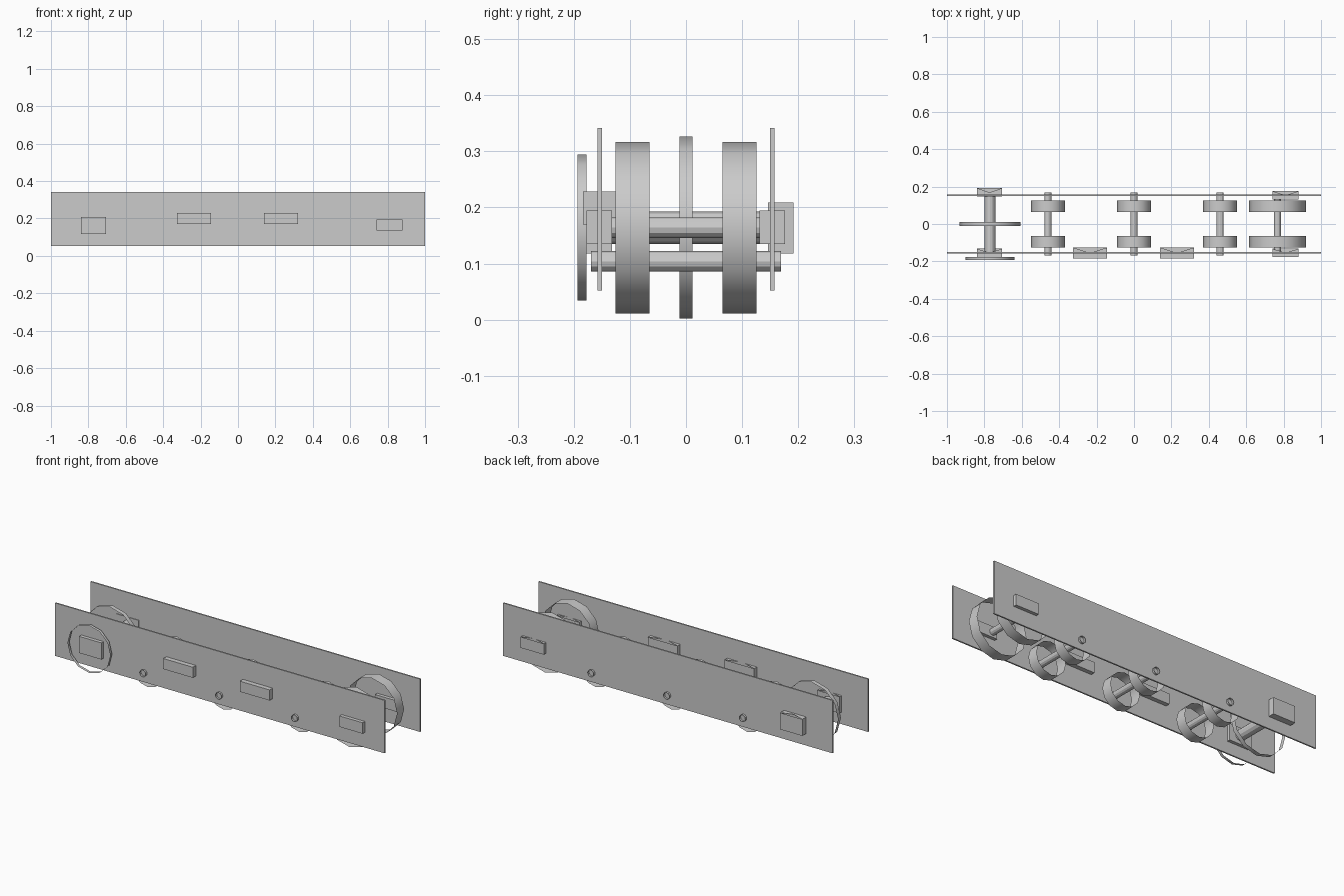
import bpy, bmesh
from math import cos, sin, pi, radians

cube = bpy.data.objects.get("Cube")
if cube:
    bpy.data.objects.remove(cube, do_unlink=True)

grey = bpy.data.materials.new("plain grey")
grey.use_nodes = True
grey.diffuse_color = (0.6, 0.6, 0.6, 1)
grey.node_tree.nodes["Principled BSDF"].inputs["Base Color"].default_value = (0.6, 0.6, 0.6, 1)


def finish(name, bm):
    mesh = bpy.data.meshes.new(name)
    bm.to_mesh(mesh)
    bm.free()
    mesh.materials.append(grey)
    obj = bpy.data.objects.new(name, mesh)
    bpy.context.collection.objects.link(obj)
    return obj


def tube(name, x, z, radius, y0, y1, smooth=False):
    """Open twelve-sided band running along y."""
    bm = bmesh.new()
    sides = 12
    rings = [[bm.verts.new((x + radius * cos(2 * pi * i / sides), y,
                            z + radius * sin(2 * pi * i / sides)))
              for i in range(sides)] for y in (y0, y1)]
    for i in range(sides):
        j = (i + 1) % sides
        bm.faces.new((rings[0][i], rings[0][j], rings[1][j], rings[1][i]))
    bmesh.ops.recalc_face_normals(bm, faces=bm.faces)
    obj = finish(name, bm)
    if smooth:
        bpy.ops.object.select_all(action='DESELECT')
        obj.select_set(True)
        bpy.context.view_layer.objects.active = obj
        bpy.ops.object.shade_smooth_by_angle(angle=radians(31))


def block(name, x0, x1, y0, y1, z0, z1, notched=False):
    """Box; a notched one has a V-shaped opening in its top, at the back."""
    bm = bmesh.new()
    corners = ((x0, y0), (x1, y0), (x1, y1), (x0, y1))
    low = [bm.verts.new((x, y, z0)) for x, y in corners]
    high = [bm.verts.new((x, y, z1)) for x, y in corners]
    bm.faces.new(low[::-1])
    for i in range(4):
        j = (i + 1) % 4
        bm.faces.new((low[i], low[j], high[j], high[i]))
    if notched:
        mid = bm.verts.new(((x0 + x1) / 2, (y0 + y1) / 2, z1))
        for a, b in ((3, 0), (0, 1), (1, 2)):
            bm.faces.new((high[a], high[b], mid))
    else:
        bm.faces.new(high)
    finish(name, bm)


# Side plates
for side, y in (("front", -0.1535), ("back", 0.1535)):
    block(side + "_side_plate", -1, 1, y - 0.004, y + 0.004, 0.052, 0.342)

# Mounting blocks passing through the plates
block("front_left_bearing", 0.74, 0.88, -0.177, -0.132, 0.135, 0.195, True)
block("back_left_bearing", 0.74, 0.88, 0.131, 0.176, 0.135, 0.195, True)
block("front_right_bearing", -0.84, -0.705, -0.177, -0.132, 0.118, 0.209, True)
block("back_right_bearing", -0.84, -0.705, 0.146, 0.192, 0.118, 0.209, True)
for name, x in (("right_motor", -0.235), ("left_motor", 0.23)):
    block(name, x - 0.09, x + 0.09, -0.184, -0.126, 0.17, 0.228, True)

# Paired wheels and their axles
for label, x, z, radius, half in (("right", -0.46, 0.104, 0.091, 0.169),
                                  ("middle", 0, 0.104, 0.091, 0.169),
                                  ("left", 0.46, 0.104, 0.091, 0.169),
                                  ("large", 0.767, 0.164, 0.153, 0.15)):
    tube(label + "_axle", x, z, 0.0185, -half, half)
    tube(label + "_front_wheel", x, z, radius, -0.126, -0.065, True)
    tube(label + "_back_wheel", x, z, radius, 0.065, 0.126, True)

# Disc rims on the heavy shaft
tube("heavy_shaft", -0.77, 0.164, 0.029, -0.152, 0.152)
tube("centre_disc_rim", -0.77, 0.164, 0.162, -0.012, 0.012, True)
tube("outer_disc_rim", -0.77, 0.164, 0.13, -0.193, -0.177, True)
